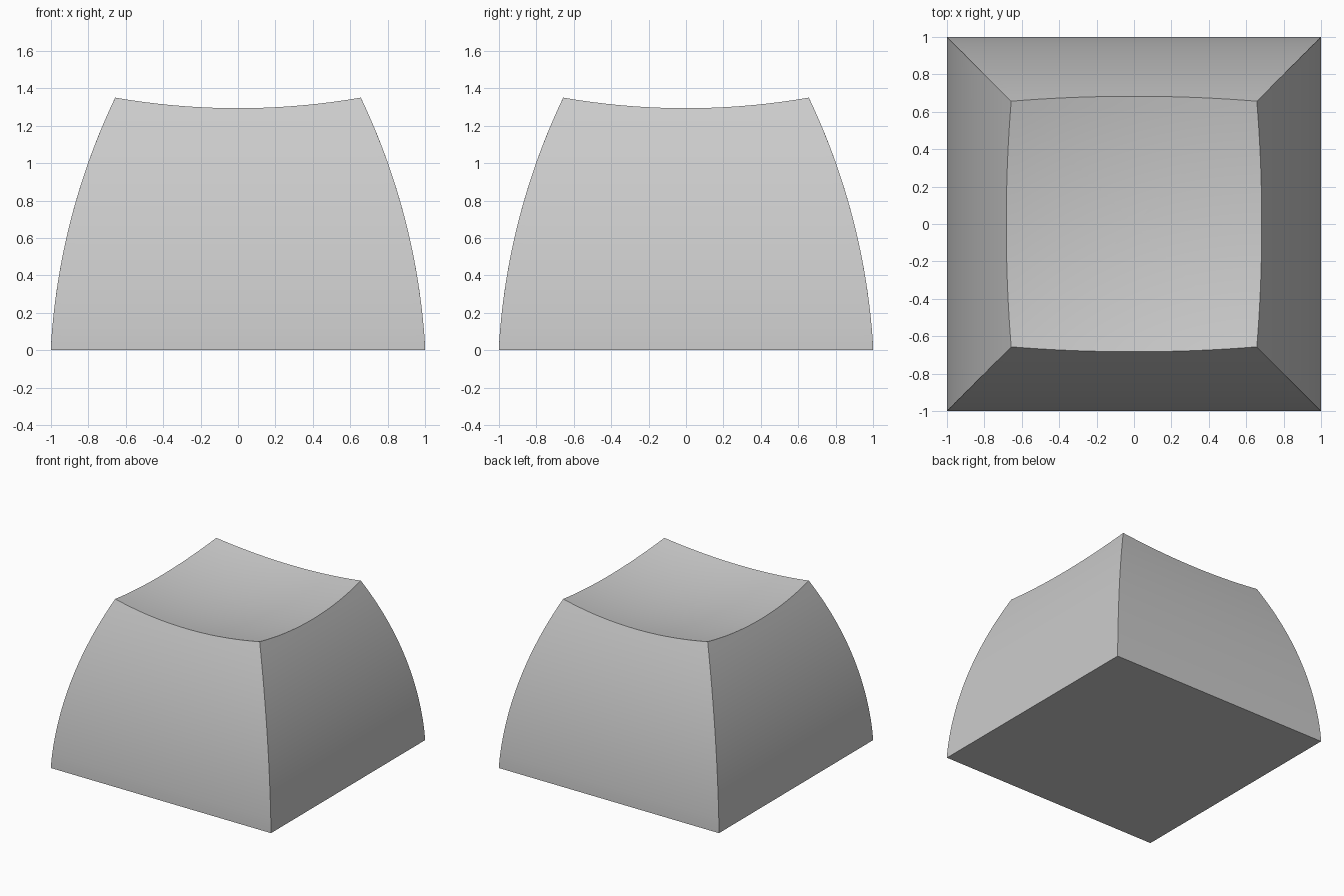
import bpy, bmesh, math

if "Cube" in bpy.data.objects:
    bpy.data.objects.remove(bpy.data.objects["Cube"])

R = 3.59                  # radius shared by the bulging sides and the dished top
SIDE_X, SIDE_Z = -2.583, -0.197
DISH_Z = 1.228            # lowest point of the dish
N, ROWS, RINGS = 24, 24, 12


def half_width(z):
    return SIDE_X + math.sqrt(R * R - (z - SIDE_Z) ** 2)


def dish(r2):
    return DISH_Z + R - math.sqrt(R * R - r2)


def rim_height(u):
    z = 1.3
    for _ in range(30):
        z = dish(half_width(z) ** 2 * (1 + u * u))
    return z


# Directions around the square outline, with its rim height at each step
outline = []
for side in range(4):
    c, s = [(1, 0), (0, 1), (-1, 0), (0, -1)][side]
    for i in range(N):
        u = -1 + 2 * i / N
        outline.append((c - s * u, s + c * u, rim_height(u)))

bm = bmesh.new()
rings = []

# Curved side walls
for k in range(ROWS + 1):
    ring = []
    for dx, dy, rim in outline:
        z = rim * k / ROWS
        w = half_width(z) if k else 1.0
        ring.append(bm.verts.new((dx * w, dy * w, z)))
    rings.append(ring)

# Dished top, shrinking the rim towards the middle
rim_ring = [v.co.copy() for v in rings[-1]]
for k in range(1, RINGS):
    f = 1 - k / RINGS
    rings.append([bm.verts.new((p.x * f, p.y * f, dish((p.x ** 2 + p.y ** 2) * f * f)))
                  for p in rim_ring])

count = len(outline)
for a, b in zip(rings, rings[1:]):
    for i in range(count):
        j = (i + 1) % count
        bm.faces.new((a[i], a[j], b[j], b[i]))
centre = bm.verts.new((0, 0, DISH_Z))
for i in range(count):
    bm.faces.new((rings[-1][i], rings[-1][(i + 1) % count], centre))

# Flat base
bm.faces.new(rings[0][::-1])
bmesh.ops.recalc_face_normals(bm, faces=bm.faces)

mesh = bpy.data.meshes.new("dished_cap")
bm.to_mesh(mesh)
bm.free()
cap = bpy.data.objects.new("dished_cap", mesh)
bpy.context.collection.objects.link(cap)
bpy.context.view_layer.objects.active = cap
cap.select_set(True)
bpy.ops.object.shade_smooth_by_angle(angle=math.radians(30))
